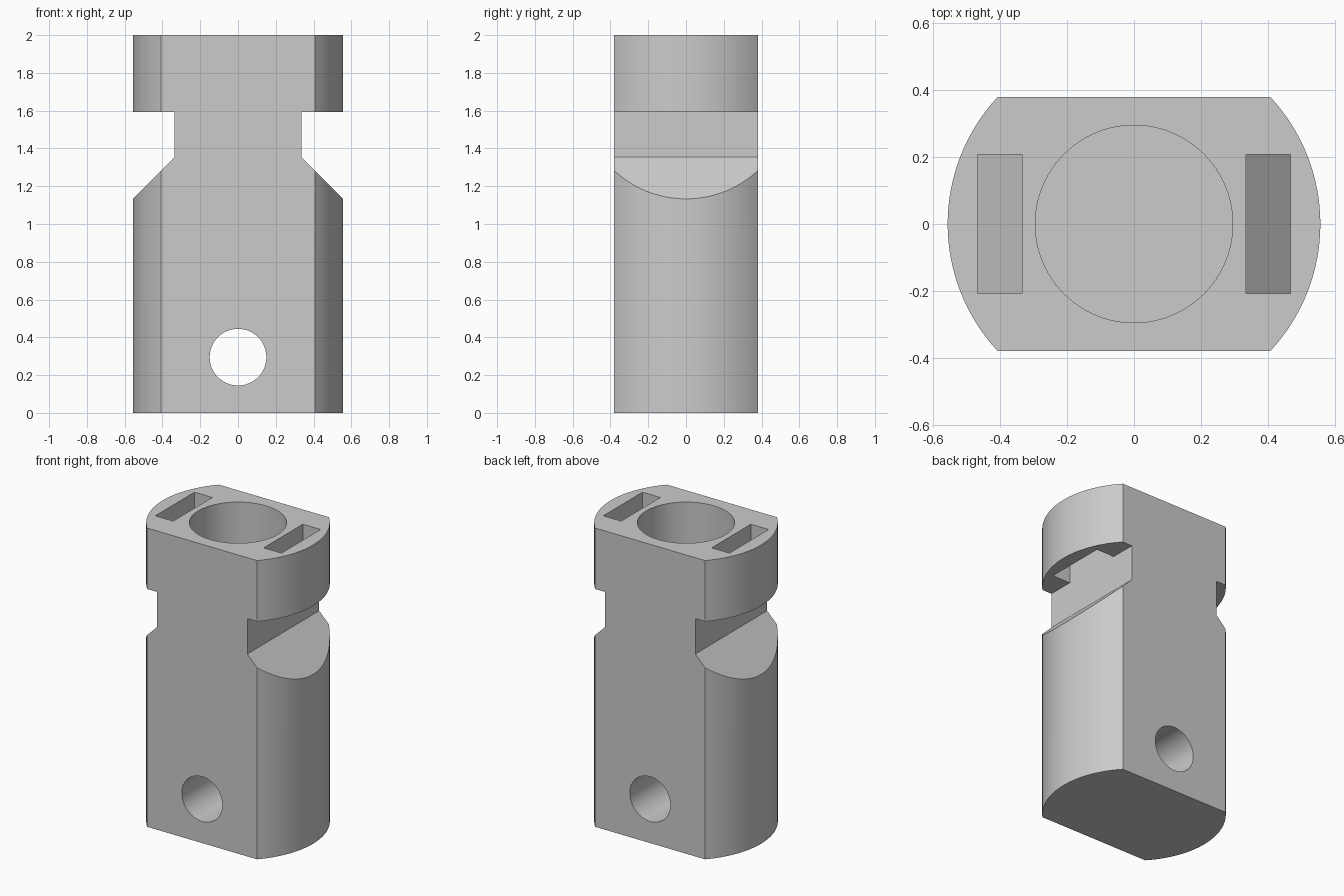
import bpy, bmesh
from math import asin, cos, sin, pi, radians
from mathutils import Matrix, Vector

cube = bpy.data.objects.get("Cube")
if cube:
    bpy.data.objects.remove(cube, do_unlink=True)

HEIGHT, RADIUS, HALF_DEPTH = 2.0, 0.557, 0.38
NECK, SLOT_OUT, SLOT_HALF = 0.335, 0.467, 0.207
BORE_RADIUS, BORE_FLOOR = 0.295, 0.7

grey = bpy.data.materials.new("plain grey")
grey.use_nodes = True
colour = (0.6, 0.6, 0.6, 1)
grey.diffuse_color = colour
grey.node_tree.nodes["Principled BSDF"].inputs["Base Color"].default_value = colour


def prism(name, outline, sweep):
    """Extrude a closed planar outline along a vector."""
    bm = bmesh.new()
    face = bm.faces.new([bm.verts.new(p) for p in outline])
    top = bmesh.ops.extrude_face_region(bm, geom=[face])["geom"]
    bmesh.ops.translate(bm, vec=Vector(sweep),
                        verts=[v for v in top if isinstance(v, bmesh.types.BMVert)])
    bmesh.ops.recalc_face_normals(bm, faces=bm.faces)
    mesh = bpy.data.meshes.new(name)
    bm.to_mesh(mesh)
    bm.free()
    mesh.materials.append(grey)
    obj = bpy.data.objects.new(name, mesh)
    bpy.context.collection.objects.link(obj)
    return obj


def circle(radius, count=96):
    return [(radius * cos(2 * pi * i / count), radius * sin(2 * pi * i / count))
            for i in range(count)]


# Body: a round bar with flats on front and back
limit, steps = asin(HALF_DEPTH / RADIUS), 32
arc = [-limit + 2 * limit * i / steps for i in range(steps + 1)]
angles = arc + [a + pi for a in arc]
body = prism("slotted_body",
             [(RADIUS * cos(a), RADIUS * sin(a), 0) for a in angles], (0, 0, HEIGHT))

# Blind bore from the top and cross hole near the base
cutters = [
    prism("bore_cutter", [(x, y, BORE_FLOOR) for x, y in circle(BORE_RADIUS)], (0, 0, HEIGHT)),
    prism("cross_hole_cutter", [(x, -1, z + 0.295) for x, z in circle(0.15, 64)], (0, 2, 0)),
]

# Side notches with sloping shoulders, and slots through the top flange
for side, s in (("left", 1), ("right", -1)):
    notch = [(NECK, 1.592), (NECK, 1.355), (0.755, 0.935), (0.755, 1.592)]
    cutters.append(prism(side + "_notch_cutter", [(s * x, -1, z) for x, z in notch], (0, 2, 0)))
    slot = [(NECK, -SLOT_HALF), (SLOT_OUT, -SLOT_HALF), (SLOT_OUT, SLOT_HALF), (NECK, SLOT_HALF)]
    cutters.append(prism(side + "_slot_cutter", [(s * x, y, 1.5) for x, y in slot], (0, 0, 1)))

bpy.ops.object.select_all(action="DESELECT")
bpy.context.view_layer.objects.active = body
body.select_set(True)
for cutter in cutters:
    cutter.hide_render = True
    mod = body.modifiers.new(cutter.name, "BOOLEAN")
    mod.operation, mod.solver, mod.object = "DIFFERENCE", "EXACT", cutter
    bpy.ops.object.modifier_apply(modifier=mod.name)
for cutter in cutters:
    bpy.data.objects.remove(cutter, do_unlink=True)

bpy.ops.object.shade_smooth_by_angle(angle=radians(30))
